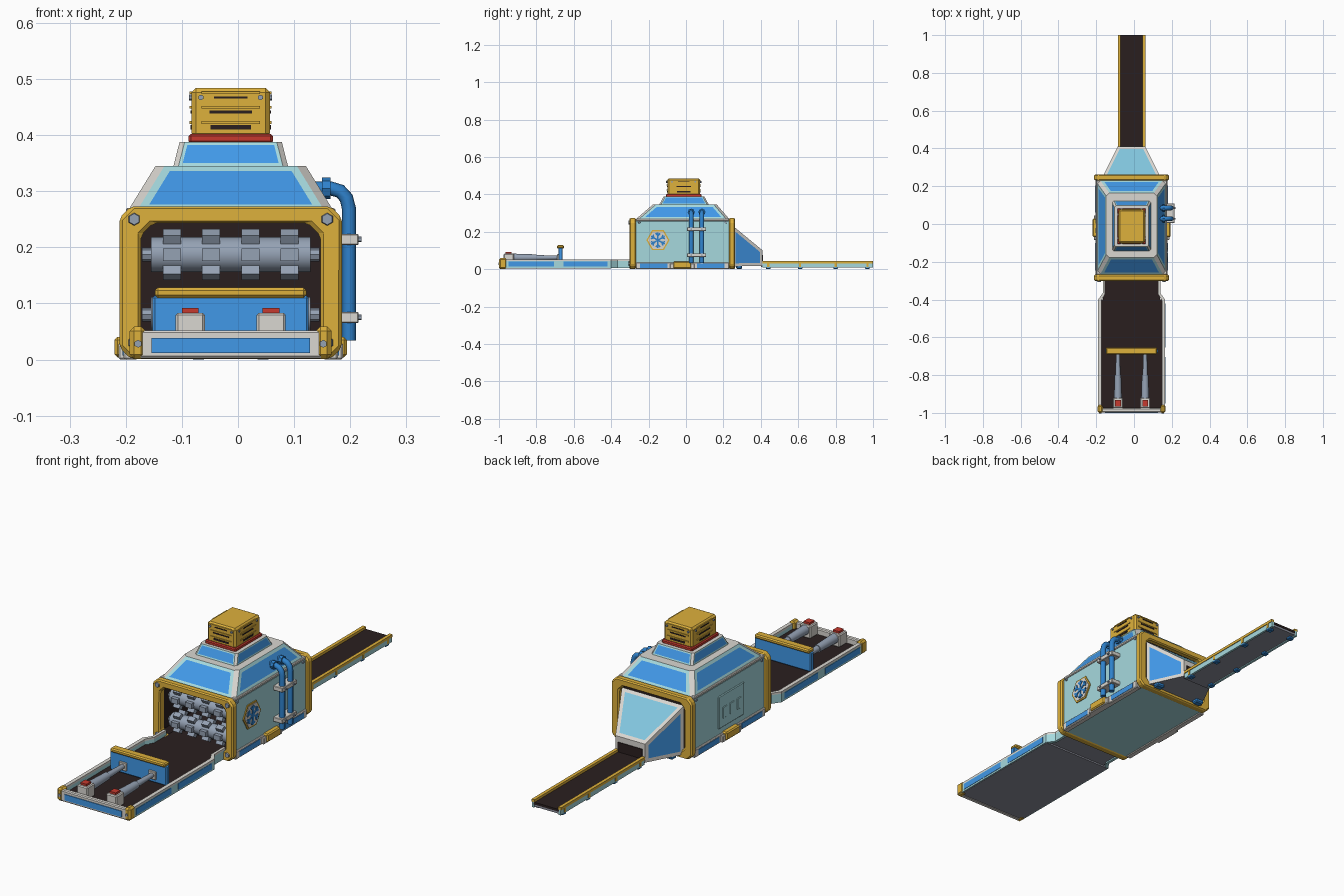
import bpy, bmesh
from math import pi, sin, cos
from mathutils import Vector, Matrix

CX = -0.013  # machine centre line

cube = bpy.data.objects.get("Cube")
if cube:
    bpy.data.objects.remove(cube)


def material(name, hexa):
    rgb = [int(hexa[i:i + 2], 16) / 255 for i in (0, 2, 4)]
    col = [((c + 0.055) / 1.055) ** 2.4 for c in rgb] + [1]
    m = bpy.data.materials.new(name)
    m.use_nodes = True
    m.diffuse_color = col
    m.node_tree.nodes["Principled BSDF"].inputs["Base Color"].default_value = col
    return m


WHITE = material("warm white", "dad7d1")
GOLD = material("gold", "deb13c")
BLUE = material("bright blue", "429aea")
CYAN = material("pale teal", "a6d9de")
DARK = material("dark belt", "2a1f1f")
STEEL = material("steel", "95a2b4")
RED = material("red", "c63a2e")
SKY = material("sky glass", "82c6de")
PIPE = material("pipe blue", "2f82cc")
UNDER = material("underside grey", "8c8e9a")


def finish(name, bm, mats, bevel=0, smooth=False):
    bmesh.ops.recalc_face_normals(bm, faces=bm.faces)
    me = bpy.data.meshes.new(name)
    bm.to_mesh(me)
    bm.free()
    ob = bpy.data.objects.new(name, me)
    ob.location.x = CX
    bpy.context.collection.objects.link(ob)
    for m in mats:
        me.materials.append(m)
    if bevel:
        b = ob.modifiers.new("bevel", "BEVEL")
        b.width, b.segments = bevel, 1
    if smooth:
        bpy.ops.object.select_all(action="DESELECT")
        ob.select_set(True)
        bpy.context.view_layer.objects.active = ob
        bpy.ops.object.shade_smooth_by_angle()
    return ob


def box(name, x, y, z, mat, bevel=0, turn=None):
    """Box from (lo, hi) ranges; turn rotates it about its centre."""
    bm = bmesh.new()
    size = Vector([r[1] - r[0] for r in (x, y, z)])
    mid = Vector([(r[1] + r[0]) / 2 for r in (x, y, z)])
    mat4 = Matrix.Translation(mid) @ (turn or Matrix()) @ Matrix.Diagonal((*size, 1))
    bmesh.ops.create_cube(bm, size=1, matrix=mat4)
    return finish(name, bm, [mat], bevel)


def pair(name, x, y, z, mat, bevel=0):
    box("left_" + name, x, y, z, mat, bevel)
    box("right_" + name, (-x[1], -x[0]), y, z, mat, bevel)


def rod(name, a, b, r1, r2, mat, sides=12, smooth=False):
    bm = bmesh.new()
    a, b = Vector(a), Vector(b)
    d = b - a
    m = Matrix.Translation((a + b) / 2) @ d.to_track_quat("Z", "Y").to_matrix().to_4x4()
    bmesh.ops.create_cone(bm, cap_ends=True, segments=sides, radius1=r1, radius2=r2,
                          depth=d.length, matrix=m)
    return finish(name, bm, [mat], 0, smooth)


def loft(name, lower, upper, mats, panels=None, inset=0):
    """Join two loops; panels(face) picks the material of an inset panel."""
    bm = bmesh.new()
    a, b = ([bm.verts.new(p) for p in loop] for loop in (lower, upper))
    n = len(a)
    sides = [bm.faces.new((a[i], a[(i + 1) % n], b[(i + 1) % n], b[i])) for i in range(n)]
    bm.faces.new(a)
    bm.faces.new(b)
    bmesh.ops.recalc_face_normals(bm, faces=bm.faces)
    for f in sides if panels else []:
        base, inner = panels(f)
        f.material_index = base
        if inner is not None:
            bmesh.ops.inset_individual(bm, faces=[f], thickness=inset, use_even_offset=True)
            f.material_index = inner
    return finish(name, bm, mats)


def octagon(hw, lo, hi, c):
    return [(-hw + c, lo), (hw - c, lo), (hw, lo + c), (hw, hi - c),
            (hw - c, hi), (-hw + c, hi), (-hw, hi - c), (-hw, lo + c)]


def tube(name, outer, inner, y0, y1, mats, bevel=0):
    """Octagonal ring along y; inward faces use the last material."""
    bm = bmesh.new()
    loops = [[bm.verts.new((x, y, z)) for x, z in pts]
             for pts, y in ((outer, y0), (outer, y1), (inner, y1), (inner, y0))]
    for k in range(4):
        p, q = loops[k], loops[(k + 1) % 4]
        for i in range(8):
            j = (i + 1) % 8
            f = bm.faces.new((p[i], p[j], q[j], q[i]))
            f.material_index = len(mats) - 1 if k == 2 else 0
    return finish(name, bm, mats, bevel)


def roof(name, low, high, z0, z1, c, inset):
    """Sloped tier: white corners and top, teal sides with blue panels."""
    loops = [[(x, y, z) for x, y in octagon(hw, lo, hi, c)]
             for (hw, lo, hi), z in ((low, z0), (high, z1))]

    def pick(f):
        n = f.normal
        return (0, None) if min(abs(n.x), abs(n.y)) > 0.2 else (1, 2)
    loft(name, *loops, [WHITE, CYAN, BLUE], pick, inset)


# Housing and its two gold end frames
hole = octagon(0.16, 0.025, 0.243, 0.022)
tube("housing", octagon(0.184, 0.004, 0.267, 0.012), hole, -0.28, 0.24, [CYAN, DARK])
for name, y0, y1 in (("front_frame", -0.302, -0.268), ("rear_frame", 0.23, 0.262)):
    tube(name, octagon(0.198, 0.001, 0.273, 0.02), hole, y0, y1, [GOLD], 0.006)
box("rear_wall", (-0.165, 0.165), (0.22, 0.232), (0.02, 0.25), DARK)
for sx in (-1, 1):
    for z in (0.03, 0.25):
        rod("front_bolt", (sx * 0.172, -0.3, z), (sx * 0.172, -0.307, z), 0.012, 0.01, STEEL, 6)
        for y in (-0.25, 0.212):
            rod("side_bolt", (sx * 0.182, y, z), (sx * 0.188, y, z), 0.007, 0.006, STEEL, 6)

# Side skirts
pair("eave", (0.165, 0.187), (-0.268, 0.23), (0.257, 0.27), WHITE, 0.003)
pair("skirt", (0.165, 0.191), (-0.268, 0.23), (0, 0.036), WHITE, 0.003)
pair("skirt_front_panel", (0.18, 0.193), (-0.245, -0.1), (0.007, 0.03), BLUE)
pair("skirt_rear_panel", (0.18, 0.193), (0.06, 0.205), (0.007, 0.03), BLUE)
pair("skirt_bracket", (0.18, 0.2), (-0.085, 0.045), (0, 0.03), WHITE, 0.003)
pair("skirt_clasp", (0.18, 0.207), (-0.068, 0.028), (0.004, 0.04), GOLD, 0.005)

# Roof tiers, collar and vent
roof("lower_roof", (0.182, -0.268, 0.232), (0.134, -0.178, 0.165), 0.267, 0.345, 0.016, 0.014)
roof("upper_roof", (0.102, -0.143, 0.122), (0.091, -0.12, 0.098), 0.345, 0.388, 0.009, 0.006)
box("collar", (-0.075, 0.075), (-0.107, 0.083), (0.385, 0.402), RED, 0.004)
box("vent", (-0.07, 0.07), (-0.1, 0.076), (0.395, 0.484), GOLD, 0.008)
for z, w, h in ((0.414, 0.036, 0.004), (0.441, 0.038, 0.0025), (0.467, 0.03, 0.002)):
    box("vent_front_slot", (-w, w), (-0.102, 0.078), (z - h, z + h), DARK)
    box("vent_side_slot", (-0.072, 0.072), (-0.012 - w, -0.012 + w), (z - h, z + h), DARK)
    box("vent_front_louvre", (-0.052, 0.052), (-0.103, 0.079), (z + 0.006, z + 0.011), GOLD)
    box("vent_side_louvre", (-0.073, 0.073), (-0.065, 0.041), (z + 0.006, z + 0.011), GOLD)
for x in (-0.053, 0.053):
    rod("vent_bolt", (x, -0.106, 0.467), (x, 0.082, 0.467), 0.005, 0.005, STEEL, 6)
for y in (-0.075, 0.05):
    rod("vent_side_bolt", (-0.074, y, 0.467), (0.074, y, 0.467), 0.005, 0.005, STEEL, 6)

# Crusher rollers
for z in (0.187, 0.08):
    y = -0.235
    rod("roller", (-0.142, y, z), (0.142, y, z), 0.031, 0.031, STEEL, 16, True)
    rod("roller_axle", (-0.158, y, z), (0.158, y, z), 0.012, 0.012, STEEL, 8)
    for x in (-0.105, -0.035, 0.035, 0.105):
        for k in range(6):
            a = k * pi / 3
            cy, cz = y + 0.037 * cos(a), z + 0.037 * sin(a)
            box("roller_tooth", (x - 0.016, x + 0.016), (cy - 0.009, cy + 0.009),
                (cz - 0.011, cz + 0.011), STEEL, 0, Matrix.Rotation(a, 4, "X"))

# Snowflake badge on the left side
def hexagon(r, x):
    return [(x, -0.15 + r * cos(k * pi / 3), 0.155 + r * sin(k * pi / 3)) for k in range(6)]


for name, r, d, mat in (("badge_rim", 0.062, 0.188, GOLD), ("badge_face", 0.054, 0.19, WHITE)):
    loft(name, hexagon(r, 0.182), hexagon(r, d), [mat])


def flake_bar(r, a, length, turn):
    cy, cz = -0.15 + r * cos(a), 0.155 + r * sin(a)
    box("snowflake_bar", (0.186, 0.193), (cy - length / 2, cy + length / 2),
        (cz - 0.004, cz + 0.004), PIPE, 0, Matrix.Rotation(turn, 4, "X"))


for k in range(6):
    a = k * pi / 3 + pi / 6
    flake_bar(0.021, a, 0.042, a)
    for s in (-1, 1):
        flake_bar(0.032, a + s * 0.2, 0.016, a + s * pi / 4)

# Service hatch on the right side
box("hatch", (-0.188, -0.18), (-0.125, 0.055), (0.06, 0.205), CYAN, 0.003)
for y in (-0.085, -0.035, 0.015):
    box("hatch_slat", (-0.191, -0.18), (y - 0.014, y + 0.014), (0.1, 0.15), CYAN, 0.002)

# Cooling pipes with clamps
for y in (0.028, 0.085):
    cu = bpy.data.curves.new("cooling_pipe", "CURVE")
    cu.dimensions, cu.bevel_depth, cu.bevel_resolution, cu.use_fill_caps = "3D", 0.0125, 2, True
    path = [(0.211, 0.034), (0.211, 0.268), (0.206, 0.288), (0.195, 0.3), (0.178, 0.305), (0.14, 0.305)]
    sp = cu.splines.new("POLY")
    sp.points.add(len(path) - 1)
    for p, (x, z) in zip(sp.points, path):
        p.co = (x, y, z, 1)
    ob = bpy.data.objects.new("cooling_pipe", cu)
    ob.location.x = CX
    cu.materials.append(PIPE)
    bpy.context.collection.objects.link(ob)
    rod("pipe_flange", (0.163, y, 0.305), (0.178, y, 0.305), 0.019, 0.019, PIPE, 8)
    for z in (0.075, 0.214):
        rod("clamp_bolt", (0.22, y, z), (0.233, y, z), 0.005, 0.005, STEEL, 6)
for z in (0.075, 0.214):
    box("pipe_clamp", (0.182, 0.228), (0.005, 0.108), (z - 0.01, z + 0.01), WHITE, 0.002)

# Rear chute
def chute_end(hw, y, z0, z1):
    return [(-hw, y, z0), (hw, y, z0), (hw, y, z1), (-hw, y, z1)]


def chute_panel(f):
    if f.normal.z < -0.5:
        return 3, None
    return (0, 1) if f.normal.z > 0.5 else (0, 2)


loft("chute", chute_end(0.153, 0.25, 0.015, 0.232), chute_end(0.073, 0.41, 0.018, 0.1),
     [WHITE, SKY, BLUE, UNDER], chute_panel, 0.016)
box("chute_mouth", (-0.06, 0.06), (0.405, 0.413), (0.03, 0.075), DARK)

# Outfeed conveyor
box("outfeed_belt", (-0.062, 0.062), (0.4, 1.0), (0.022, 0.032), DARK)
box("outfeed_base", (-0.066, 0.066), (0.4, 0.998), (0.012, 0.022), UNDER)
pair("outfeed_side", (0.06, 0.07), (0.41, 1.0), (0.008, 0.032), CYAN)
pair("outfeed_rail", (0.058, 0.073), (0.41, 1.0), (0.031, 0.043), GOLD)
for y in (0.44, 0.61, 0.8, 0.97):
    pair("outfeed_foot", (0.045, 0.07), (y - 0.012, y + 0.012), (0, 0.012), PIPE, 0.003)
    pair("outfeed_joint", (0.06, 0.072), (y - 0.006, y + 0.006), (0.012, 0.04), GOLD)
pair("chute_foot", (0.09, 0.13), (0.268, 0.3), (0.001, 0.025), PIPE, 0.005)

# Infeed tray: floor, stepped side walls and front wall
box("infeed_belt", (-0.163, 0.163), (-0.985, -0.4), (0.015, 0.027), DARK)
box("infeed_throat_belt", (-0.15, 0.15), (-0.41, 0.22), (0.016, 0.027), DARK)
box("infeed_base", (-0.172, 0.172), (-0.99, -0.4), (0.004, 0.015), UNDER)
box("throat_base", (-0.15, 0.15), (-0.41, -0.28), (0.011, 0.016), UNDER)
edge = [(0.177, -0.99), (0.177, -0.4), (0.152, -0.365), (0.152, -0.285),
        (0.14, -0.285), (0.14, -0.37), (0.16, -0.405), (0.16, -0.99)]
for side, s in (("left", 1), ("right", -1)):
    for part, z0, z1, mat in (("wall", 0.005, 0.043, CYAN), ("rim", 0.043, 0.052, WHITE)):
        loft(f"{side}_tray_{part}", [(s * x, y, z0) for x, y in edge],
             [(s * x, y, z1) for x, y in edge], [mat])
for y0, y1 in ((-0.95, -0.705), (-0.655, -0.42)):
    pair("tray_panel", (0.172, 0.1785), (y0, y1), (0.013, 0.04), BLUE)
box("tray_front_wall", (-0.165, 0.165), (-0.997, -0.975), (0.002, 0.052), WHITE, 0.004)
box("tray_front_panel", (-0.141, 0.141), (-1.0, -0.99), (0.012, 0.038), BLUE)
pair("tray_corner_cap", (0.152, 0.18), (-1.0, -0.958), (0.001, 0.059), GOLD, 0.008)
for x in (-0.165, 0.165):
    rod("tray_bolt", (x, -0.99, 0.028), (x, -1.003, 0.028), 0.007, 0.007, STEEL, 6)

# Pusher board and its two pistons
box("pusher_board", (-0.139, 0.139), (-0.683, -0.66), (0.028, 0.114), BLUE, 0.004)
box("pusher_cap", (-0.135, 0.135), (-0.69, -0.653), (0.11, 0.128), GOLD, 0.005)
for x in (-0.072, 0.072):
    box("piston_block", (x - 0.026, x + 0.026), (-0.975, -0.92), (0.027, 0.083), WHITE, 0.004)
    box("piston_light", (x - 0.015, x + 0.015), (-0.965, -0.932), (0.08, 0.092), RED)
    rod("piston_sleeve", (x, -0.925, 0.062), (x, -0.8, 0.062), 0.021, 0.017, STEEL, 12, True)
    rod("piston_rod", (x, -0.81, 0.062), (x, -0.68, 0.062), 0.014, 0.01, STEEL, 12, True)
    box("piston_mount", (x - 0.018, x + 0.018), (-0.69, -0.68), (0.044, 0.08), WHITE, 0.002)
